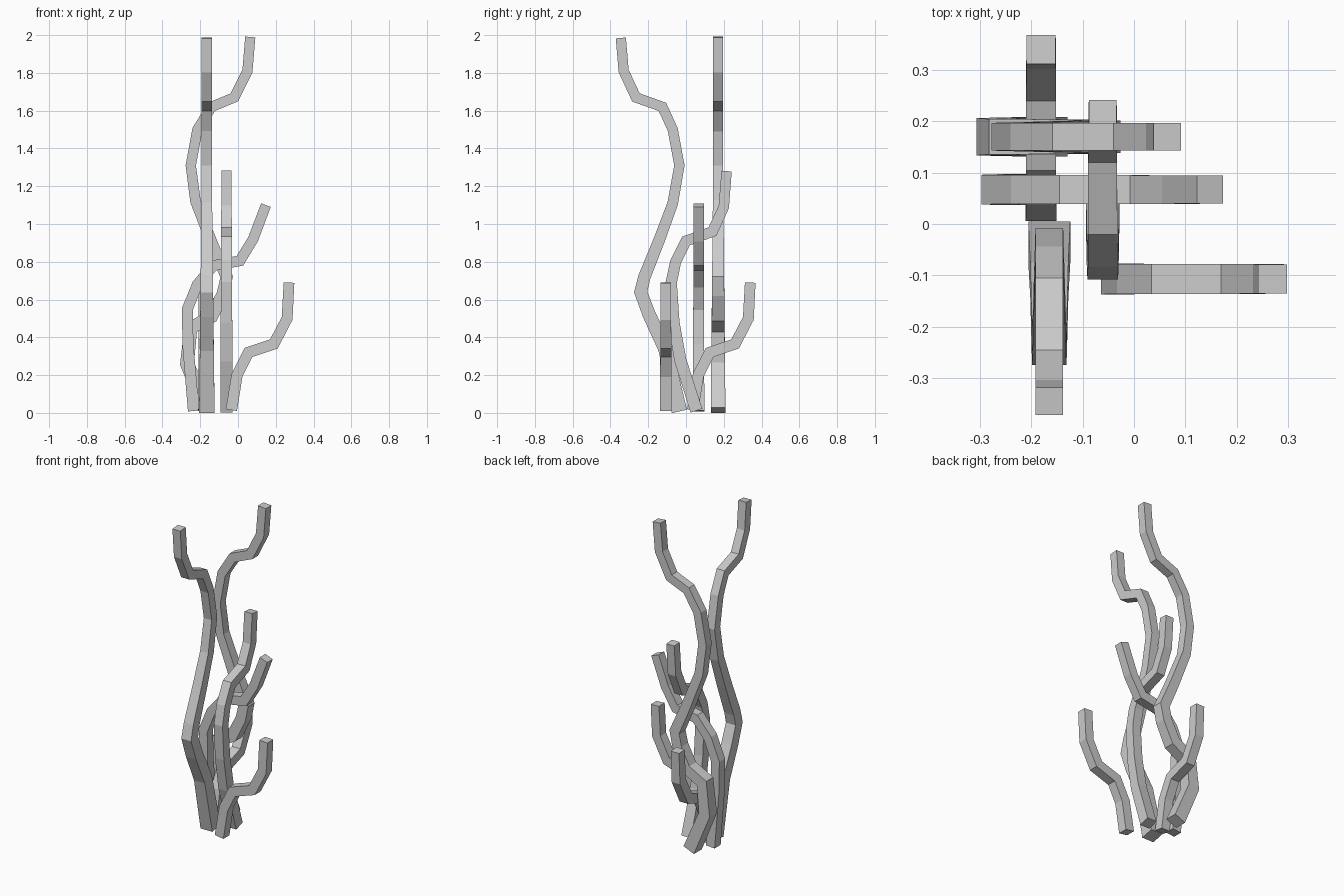
import bpy
import bmesh
from mathutils import Vector

cube = bpy.data.objects.get("Cube")
if cube:
    bpy.data.objects.remove(cube, do_unlink=True)

grey = bpy.data.materials.new("stem grey")
grey.use_nodes = True
colour = (0.6, 0.6, 0.6, 1)
grey.diffuse_color = colour
grey.node_tree.nodes["Principled BSDF"].inputs["Base Color"].default_value = colour


def stem(name, plane, depth, path, tip=0.054, base=0.06):
    """Sweep a tapering square section along a flat, mitred path.
    plane 'x' bends in x-z at y = depth; plane 'y' bends in y-z at x = depth."""
    pts = [Vector(p) for p in path]
    bm = bmesh.new()
    rings = []
    for i, p in enumerate(pts):
        before = (p - pts[i - 1]).normalized() if i else (pts[1] - p).normalized()
        after = (pts[i + 1] - p).normalized() if i < len(pts) - 1 else before
        along = (before + after).normalized()
        half = (tip + (base - tip) * max(0, 1 - p.y / 1.2)) / 2
        side = Vector((along.y, -along.x)) * half / along.dot(before)
        ring = []
        for s, d in ((-1, -1), (1, -1), (1, 1), (-1, 1)):
            q = p + side * s
            flat = depth + d * half
            co = (q.x, flat, q.y) if plane == 'x' else (flat, q.x, q.y)
            ring.append(bm.verts.new(co))
        rings.append(ring)
    for a, b in zip(rings, rings[1:]):
        for k in range(4):
            n = (k + 1) % 4
            bm.faces.new((a[k], a[n], b[n], b[k]))
    bm.faces.new(rings[0])
    bm.faces.new(rings[-1])
    bmesh.ops.recalc_face_normals(bm, faces=bm.faces)
    mesh = bpy.data.meshes.new(name)
    bm.to_mesh(mesh)
    bm.free()
    mesh.materials.append(grey)
    obj = bpy.data.objects.new(name, mesh)
    bpy.context.collection.objects.link(obj)


# Two tall stems
stem("tall_back_stem", 'x', 0.17,
     [(-.165, .014), (-.27, .26), (-.25, .45), (-.14, .51), (-.08, .63),
      (-.06, .72), (-.13, .88), (-.225, 1.12), (-.25, 1.31), (-.215, 1.5),
      (-.14, 1.62), (-.02, 1.67), (.05, 1.81), (.065, 1.99)], base=0.078)
stem("tall_front_stem", 'y', -0.165,
     [(-.035, .008), (-.11, .34), (-.195, .52), (-.24, .64), (-.22, .72),
      (-.14, .92), (-.07, 1.11), (-.035, 1.31), (-.07, 1.5),
      (-.125, 1.62), (-.265, 1.67), (-.33, 1.81), (-.345, 1.985)], base=0.082)

# Two middle stems
stem("middle_side_stem", 'x', 0.067,
     [(-.235, .01), (-.265, .36), (-.268, .55), (-.215, .68), (-.13, .78),
      (.01, .805), (.08, .92), (.148, 1.1)])
stem("middle_back_stem", 'y', -0.061,
     [(.055, .012), (-.03, .28), (-.065, .48), (-.078, .69), (-.055, .8),
      (0, .91), (.14, .96), (.2, 1.09), (.215, 1.28)], base=0.066)

# Two short stems share one outline, shifted and turned
short = [(-.035, .015), (-.005, .2), (.055, .32), (.19, .365), (.26, .5), (.27, .69)]
stem("short_side_stem", 'x', -0.107, short)
stem("short_back_stem", 'y', -0.181, [(u + .07, z) for u, z in short])
